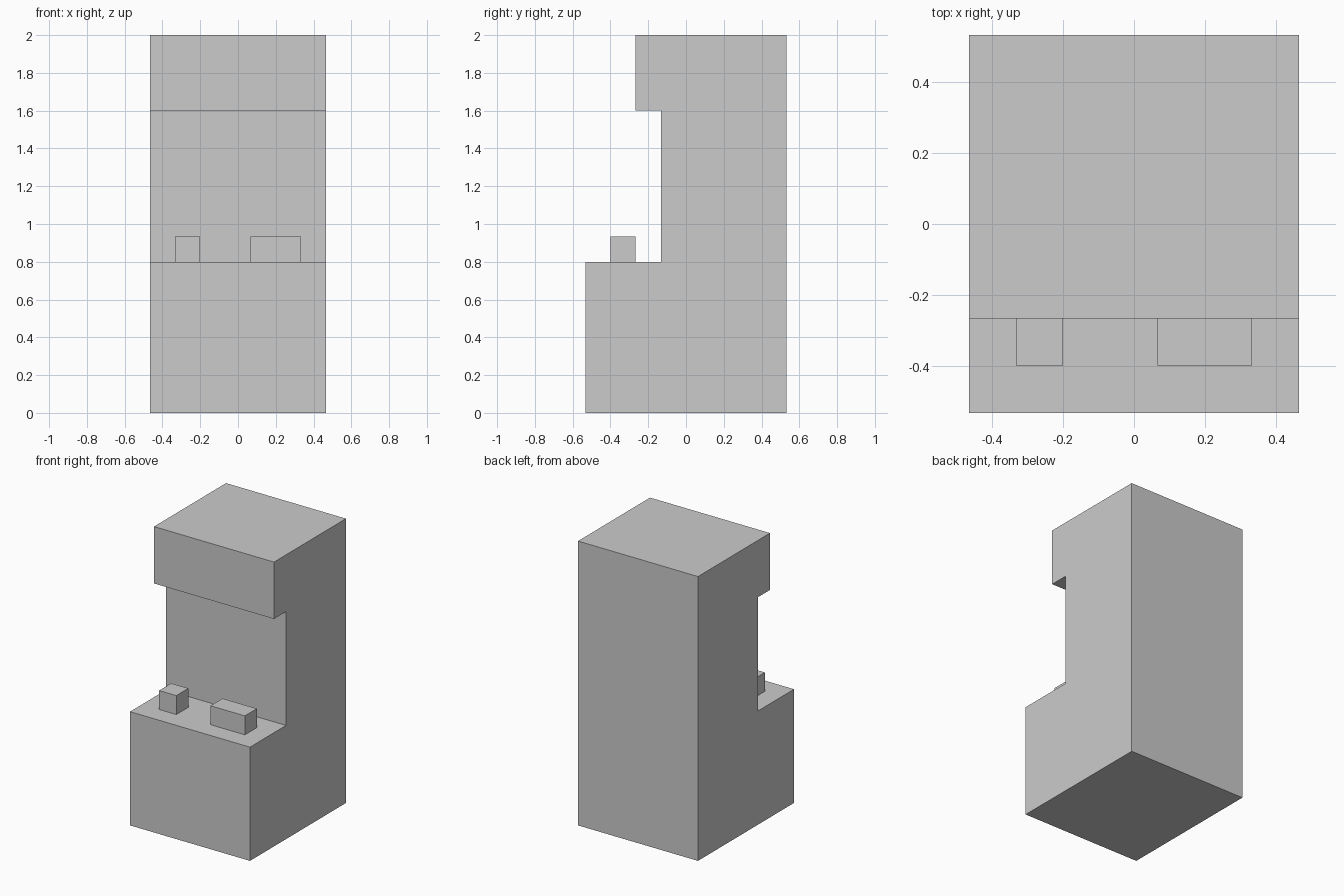
import bpy
import bmesh

if "Cube" in bpy.data.objects:
    bpy.data.objects.remove(bpy.data.objects["Cube"])

U = 2 / 15 / 2  # the model sits on a 1/15 unit grid


def extrude_profile(name, profile, x0, x1):
    """Extrude a closed (y, z) side profile from x0 to x1, all in grid units."""
    bm = bmesh.new()
    side = bm.faces.new([bm.verts.new((x0 * U, y * U, z * U)) for y, z in profile])
    ext = bmesh.ops.extrude_face_region(bm, geom=[side], use_keep_orig=True)
    moved = [v for v in ext["geom"] if isinstance(v, bmesh.types.BMVert)]
    bmesh.ops.translate(bm, verts=moved, vec=((x1 - x0) * U, 0, 0))
    bmesh.ops.recalc_face_normals(bm, faces=bm.faces)
    mesh = bpy.data.meshes.new(name)
    bm.to_mesh(mesh)
    bm.free()
    obj = bpy.data.objects.new(name, mesh)
    bpy.context.collection.objects.link(obj)
    return obj


# Cabinet: base, recessed screen and overhanging top
extrude_profile("cabinet", [(-8, 0), (8, 0), (8, 30), (-4, 30),
                            (-4, 24), (-2, 24), (-2, 12), (-8, 12)], -7, 7)

# Controls standing on the ledge
control = [(-6, 12), (-4, 12), (-4, 14), (-6, 14)]
for name, x0, x1 in (("joystick", -5, -3), ("button_block", 1, 5)):
    extrude_profile(name, control, x0, x1)
